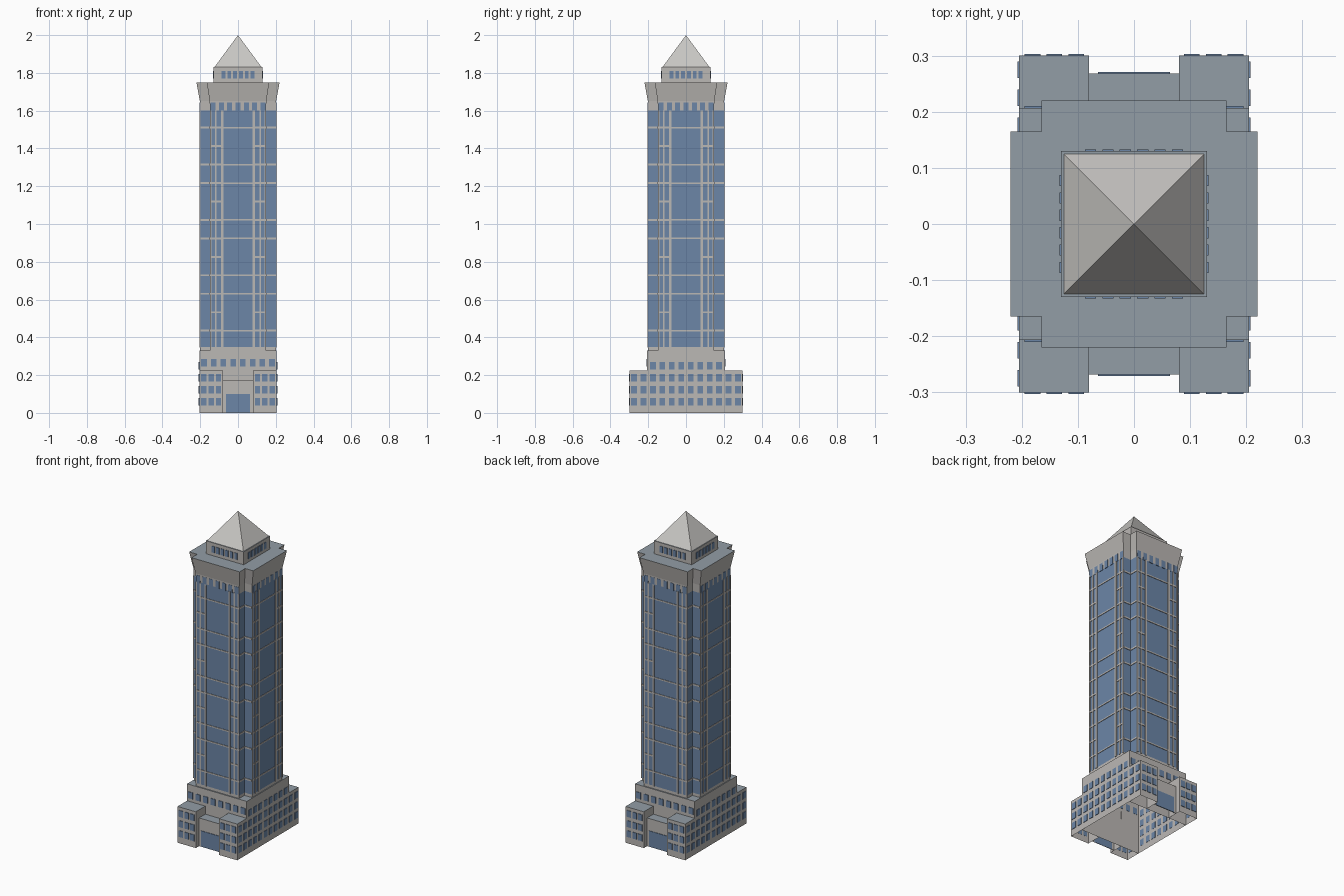
import bpy, bmesh, math
from mathutils import Matrix, Vector

if "Cube" in bpy.data.objects:
    bpy.data.objects.remove(bpy.data.objects["Cube"])


def material(name, rgb):
    m = bpy.data.materials.new(name)
    m.diffuse_color = (*rgb, 1)
    m.use_nodes = True
    m.node_tree.nodes["Principled BSDF"].inputs["Base Color"].default_value = m.diffuse_color
    return m


WALL = material("pale stone", (0.50, 0.48, 0.46))
GLASS = material("blue glass", (0.15, 0.24, 0.39))
ROOF = material("slate roof", (0.29, 0.34, 0.38))
CAP = material("light metal", (0.58, 0.57, 0.55))


def finish(name, bm, mats, rule=None):
    """Turn a bmesh into an object, colouring faces by a rule."""
    bm.normal_update()
    for f in bm.faces:
        f.material_index = rule(f) if rule else 0
    me = bpy.data.meshes.new(name)
    bm.to_mesh(me)
    bm.free()
    for m in mats:
        me.materials.append(m)
    ob = bpy.data.objects.new(name, me)
    bpy.context.collection.objects.link(ob)
    return ob


def add_box(bm, lo, hi, turn=0):
    lo, hi = Vector(lo), Vector(hi)
    mat = (Matrix.Rotation(turn * math.pi / 2, 4, 'Z')
           @ Matrix.Translation((lo + hi) / 2) @ Matrix.Diagonal((*(hi - lo), 1)))
    return bmesh.ops.create_cube(bm, size=1, matrix=mat)["verts"]


def panel(bm, turn, dist, u0, u1, z0, z1, t=0.003):
    """Thin plate on the side facing 'turn' quarter turns from the front."""
    add_box(bm, (u0, -dist - t, z0), (u1, -dist + 0.001, z1), turn)


def is_roof(f):
    return 1 if f.normal.z > 0.5 else 0


def block(name, lo, hi):
    """Stone block with a slate top and an open underside."""
    bm = bmesh.new()
    add_box(bm, lo, hi)
    bm.normal_update()
    bmesh.ops.delete(bm, geom=[f for f in bm.faces if f.normal.z < -0.5], context='FACES')
    return finish(name, bm, [WALL, ROOF], is_roof)


# Podium, corner wings and entrance blocks
block("podium", (-0.205, -0.207, 0), (0.205, 0.207, 0.33))
for sy, end in ((-1, "front"), (1, "back")):
    ya, yb = sorted((sy * 0.205, sy * 0.3))
    for sx, side in ((-1, "left"), (1, "right")):
        xa, xb = sorted((sx * 0.08, sx * 0.205))
        block(f"{end}_{side}_wing", (xa, ya, 0), (xb, yb, 0.225))
    ya, yb = sorted((sy * 0.205, sy * 0.268))
    block(f"{end}_entrance", (-0.08, ya, 0), (0.08, yb, 0.175))

# Podium windows and doors
bm = bmesh.new()
W, H = 0.015, 0.02
ROWS = (0.06, 0.122, 0.185)
COLS = [0.025 + 0.05 * i for i in range(6)]
for turn in (0, 2):
    for s in (-1, 1):
        for u in COLS[:4]:
            panel(bm, turn, 0.207, s * u * 1.03 - W, s * u * 1.03 + W, 0.245, 0.285)
        for u in (0.103, 0.142, 0.181):
            for z in ROWS:
                panel(bm, turn, 0.3, s * u - 0.014, s * u + 0.014, z - H, z + H)
    panel(bm, turn, 0.268, -0.064, 0.064, 0.002, 0.1)
for turn in (1, 3):
    for s in (-1, 1):
        for i, u in enumerate(COLS):
            for z in ROWS + ((0.25,) if i < 4 else ()):
                panel(bm, turn, 0.205, s * u - W, s * u + W, z - H, z + H)
finish("podium_windows", bm, [GLASS])

# Tower shaft with notched corners, flaring into the crown
bm = bmesh.new()
rings = []
for z, a, b in ((0.33, 0.2, 0.148), (0.348, 0.2, 0.148), (1.6, 0.2, 0.148),
                (1.65, 0.202, 0.15), (1.75, 0.22, 0.165)):
    quarter = ((a, -b), (a, b), (b, b))
    ring = []
    for k in range(4):
        rot = Matrix.Rotation(k * math.pi / 2, 3, 'Z')
        ring += [bm.verts.new(rot @ Vector((x, y, z))) for x, y in quarter]
    rings.append(ring)
for lo, hi in zip(rings, rings[1:]):
    for i in range(12):
        j = (i + 1) % 12
        bm.faces.new((lo[i], lo[j], hi[j], hi[i]))
bm.faces.new(rings[-1])


def tower_rule(f):
    if f.normal.z > 0.5:
        return 1
    return 2 if 0.35 < f.calc_center_median().z < 1.6 else 0


finish("tower", bm, [WALL, ROOF, GLASS], tower_rule)

# Stone mullions and floor bands over the glass
bm = bmesh.new()
FLOORS = [1.51 - 0.0977 * i for i in range(12)]
for turn in range(4):
    for s in (-1, 1):
        for a, b in ((0.076, 0.089), (0.113, 0.121), (0.14, 0.148)):
            ua, ub = sorted((s * a, s * b))
            panel(bm, turn, 0.2, ua, ub, 0.345, 1.6, 0.004)
        ua, ub = sorted((s * 0.085, s * 0.145))
        for z in FLOORS:
            panel(bm, turn, 0.2, ua, ub, z - 0.005, z + 0.005)
        ua, ub = sorted((s * 0.148, s * 0.2))
        for i, z in enumerate(FLOORS):
            if i % 3 != 1:
                panel(bm, turn, 0.148, ua, ub, z - 0.005, z + 0.005)
    for i, z in enumerate(FLOORS):
        if i % 3 != 1:
            panel(bm, turn, 0.2, -0.08, 0.08, z - 0.004, z + 0.004)
finish("tower_mullions", bm, [WALL])

# Row of small windows just below the crown, and the penthouse windows
bm = bmesh.new()
for turn in range(4):
    for i in range(7):
        u = (i - 3) * 0.044
        panel(bm, turn, 0.2, u - 0.013, u + 0.013, 1.595, 1.642)
    for i in range(6):
        u = (i - 2.5) * 0.031
        panel(bm, turn, 0.13, u - 0.01, u + 0.01, 1.77, 1.81)
finish("upper_windows", bm, [GLASS])

# Penthouse and pyramid roof
block("penthouse", (-0.13, -0.13, 1.75), (0.13, 0.13, 1.83))
bm = bmesh.new()
bmesh.ops.create_cone(bm, cap_ends=True, segments=4, radius1=0.125 * math.sqrt(2), radius2=0,
                      depth=0.17, matrix=Matrix.Translation((0, 0, 1.915))
                      @ Matrix.Rotation(math.pi / 4, 4, 'Z'))
finish("pyramid_roof", bm, [CAP])
